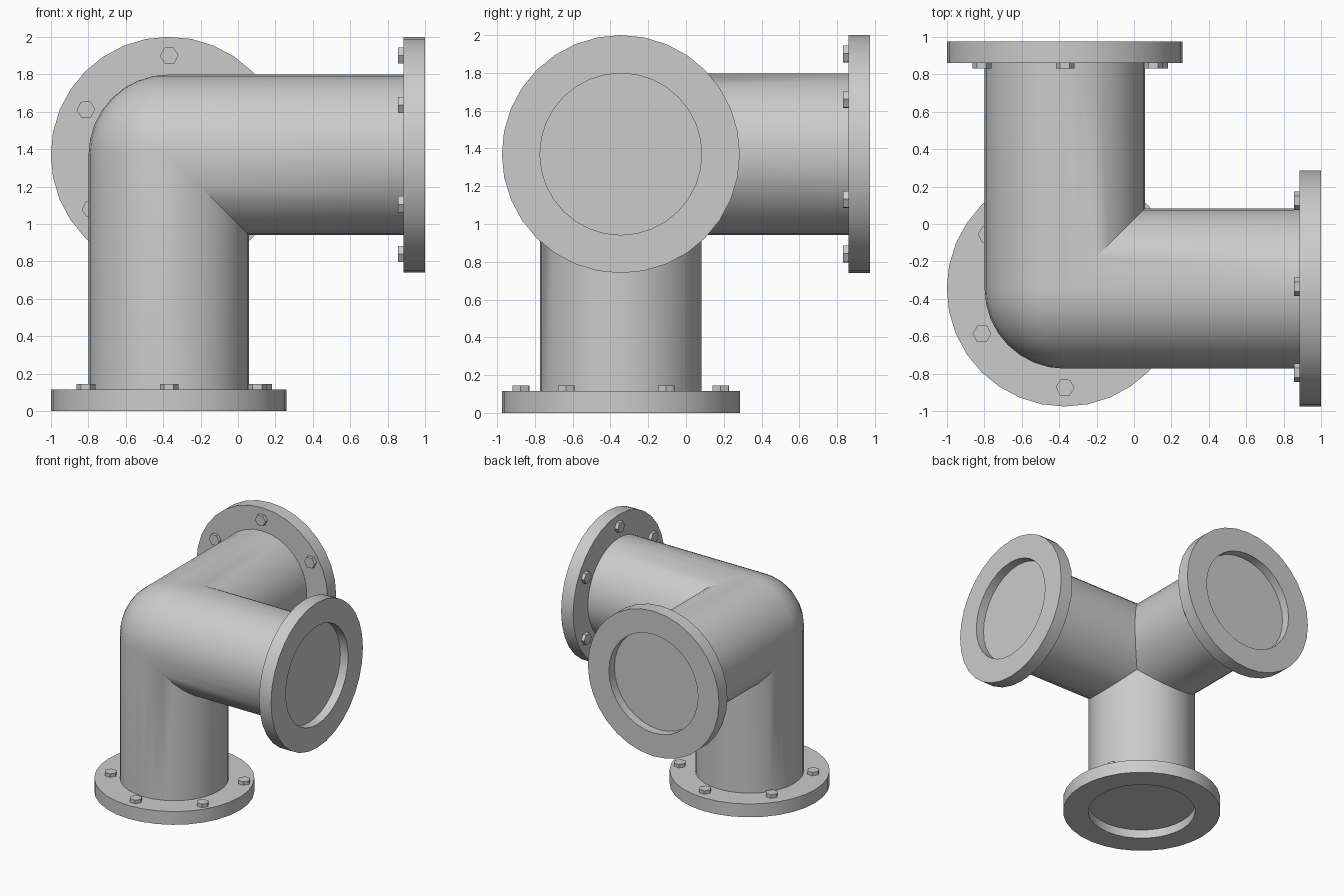
import bpy, bmesh
from math import sin, cos, pi, radians
from mathutils import Vector

if "Cube" in bpy.data.objects:
    bpy.data.objects.remove(bpy.data.objects["Cube"], do_unlink=True)

CENTRE = Vector((-0.37, -0.345, 1.37))
PIPE_R, FLANGE_R = 0.428, 0.63
THICK, RECESS = 0.115, 0.075
SEGS = 32
X, Y, Z = Vector((1, 0, 0)), Vector((0, 1, 0)), Vector((0, 0, 1))

# one grey metal for everything
metal = bpy.data.materials.new("grey_metal")
metal.use_nodes = True
GREY = (0.6, 0.6, 0.6, 1)
metal.diffuse_color = GREY
metal.node_tree.nodes["Principled BSDF"].inputs["Base Color"].default_value = GREY


def finish(bm, name, smooth=True):
    bmesh.ops.remove_doubles(bm, verts=bm.verts, dist=0.0005)
    bmesh.ops.recalc_face_normals(bm, faces=bm.faces)
    mesh = bpy.data.meshes.new(name)
    bm.to_mesh(mesh)
    bm.free()
    mesh.materials.append(metal)
    obj = bpy.data.objects.new(name, mesh)
    bpy.context.collection.objects.link(obj)
    if smooth:
        bpy.ops.object.select_all(action="DESELECT")
        obj.select_set(True)
        bpy.context.view_layer.objects.active = obj
        bpy.ops.object.shade_smooth_by_angle(angle=radians(30))
    return obj


def skin(bm, rows, closed=True):
    """Bridge rows of points with quads."""
    rows = [[bm.verts.new(p) for p in row] for row in rows]
    for low, high in zip(rows, rows[1:]):
        n = len(low)
        for i in range(n if closed else n - 1):
            j = (i + 1) % n
            bm.faces.new((low[i], low[j], high[j], high[i]))


def ring(origin, u, v, radius, count=SEGS, turn=0.0):
    angles = [2 * pi * i / count + turn for i in range(count)]
    return [origin + radius * (cos(a) * u + sin(a) * v) for a in angles]


# name, axis, the two sideways directions, length, bolt circle shift and turn
arms = [
    ("right_way", X, Y, Z, 1.37, 0.01, 0.0),
    ("back", Y, X, Z, 1.32, 0.03, radians(3)),
    ("bottom", -Z, X, -Y, 1.37, 0.03, radians(3)),
]
names = {"right_way": "left"}
directions = [arm[1] for arm in arms]

# three-way pipe: mitred tubes closed by a rounded outer corner
bm = bmesh.new()
for _, axis, u, v, length, _, _ in arms:
    end = ring(CENTRE + axis * (length - THICK), u, v, PIPE_R)
    start = []
    for p in end:
        side = [(p - CENTRE).dot(d) for d in directions if d != axis]
        along = (p - CENTRE).dot(axis)
        start.append(p + axis * (max(0, *side) - along))
    skin(bm, [start, end])
quarter = SEGS // 4
corner = []
for i in range(quarter + 1):
    tilt = i * pi / 2 / quarter
    row = []
    for j in range(quarter + 1):
        spin = j * pi / 2 / quarter
        row.append(CENTRE + PIPE_R * (Z * cos(tilt) - X * sin(tilt) * cos(spin)
                                      - Y * sin(tilt) * sin(spin)))
    corner.append(row)
skin(bm, corner, closed=False)
finish(bm, "three_way_pipe")

for key, axis, u, v, length, shift, turn in arms:
    name = names.get(key, key)

    # flange with recessed end plate
    bm = bmesh.new()
    back = length - THICK
    profile = [(PIPE_R, length - RECESS), (PIPE_R, length),
               (FLANGE_R, length), (FLANGE_R, back), (PIPE_R, back)]
    skin(bm, [ring(CENTRE + axis * t, u, v, r) for r, t in profile])
    bm.faces.new([bm.verts.new(p) for p in
                  ring(CENTRE + axis * (length - RECESS), u, v, PIPE_R)])
    finish(bm, name + "_flange")

    # six hexagonal bolt heads behind the flange
    bm = bmesh.new()
    hub = CENTRE + axis * back + u * shift
    for spot in ring(hub, u, v, 0.53, 6, turn + pi / 2):
        base = ring(spot, u, v, 0.05, 6, turn)
        top = [p - axis * 0.03 for p in base]
        skin(bm, [base, top])
        bm.faces.new([bm.verts.new(p) for p in top])
        bm.faces.new([bm.verts.new(p) for p in base])
    finish(bm, name + "_bolts", smooth=False)
